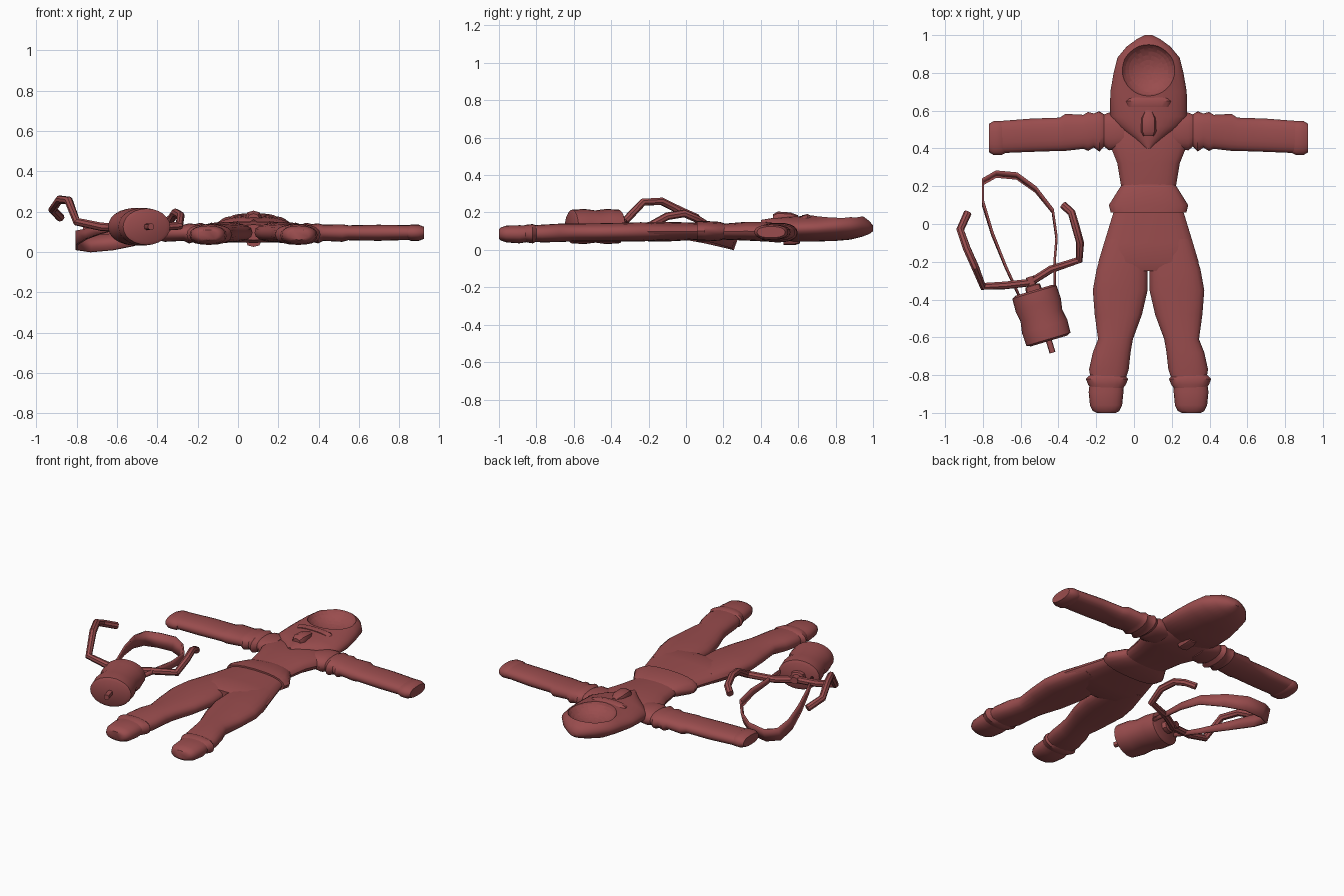
import bpy, bmesh, math
from mathutils import Vector

cube = bpy.data.objects.get("Cube")
if cube:
    bpy.data.objects.remove(cube, do_unlink=True)

MID = 0.077   # centre line of the suit

red = bpy.data.materials.new("faded_red")
red.use_nodes = True
colour = (0.32, 0.073, 0.075, 1)
red.diffuse_color = colour
red.node_tree.nodes["Principled BSDF"].inputs["Base Color"].default_value = colour


def finish(obj, angle=40):
    """Give the part its material and smooth shading with sharp creases."""
    obj.data.materials.append(red)
    bpy.ops.object.select_all(action="DESELECT")
    obj.select_set(True)
    bpy.context.view_layer.objects.active = obj
    bpy.ops.object.shade_smooth_by_angle(angle=math.radians(angle))
    return obj


def new_object(name, bm):
    bmesh.ops.recalc_face_normals(bm, faces=bm.faces)
    mesh = bpy.data.meshes.new(name)
    bm.to_mesh(mesh)
    bm.free()
    obj = bpy.data.objects.new(name, mesh)
    bpy.context.collection.objects.link(obj)
    return obj


def loft(name, sections, axis="y", side=1, mid=MID, sides=20, power=0.85):
    """Skin rounded sections (position, cross centre, half width, bottom, top)."""
    def soft(v):
        return math.copysign(abs(v) ** power, v)

    bm = bmesh.new()
    rings = []
    for pos, centre, half, low, high in sections:
        ring = []
        for i in range(sides):
            a = math.tau * i / sides
            across = centre + half * soft(math.cos(a))
            z = (low + high) / 2 + (high - low) / 2 * soft(math.sin(a))
            x, y = (across, pos) if axis == "y" else (pos, across)
            ring.append(bm.verts.new((mid + side * x, y, z)))
        rings.append(ring)
    for a, b in zip(rings, rings[1:]):
        for i in range(sides):
            j = (i + 1) % sides
            bm.faces.new((a[i], a[j], b[j], b[i]))
    bm.faces.new(rings[0])
    bm.faces.new(rings[-1])
    return finish(new_object(name, bm))


def tube(name, points, radius):
    """Round pipe along a path, with closed ends."""
    curve = bpy.data.curves.new(name, "CURVE")
    curve.dimensions = "3D"
    curve.bevel_depth = radius
    curve.bevel_resolution = 2
    curve.use_fill_caps = True
    spline = curve.splines.new("POLY")
    spline.points.add(len(points) - 1)
    for p, co in zip(spline.points, points):
        p.co = (*co, 1)
    obj = bpy.data.objects.new(name, curve)
    bpy.context.collection.objects.link(obj)
    bpy.ops.object.select_all(action="DESELECT")
    obj.select_set(True)
    bpy.context.view_layer.objects.active = obj
    bpy.ops.object.convert(target="MESH")
    return finish(bpy.context.object)


# Jacket body with flared hem
loft("jacket", [
    (.6, 0, .13, .07, .13), (.57, 0, .19, .05, .14), (.42, 0, .205, .045, .15),
    (.32, 0, .165, .05, .15), (.2, 0, .145, .055, .14)])
loft("jacket_hem", [
    (.21, 0, .14, .06, .14), (.18, 0, .16, .05, .15), (.1, 0, .21, .045, .155),
    (.06, 0, .2, .045, .155)])

# Trousers: shared hips, then a leg, cuff and boot on each side
loft("trouser_hips", [
    (.08, 0, .18, .055, .145), (-.1, 0, .235, .045, .15),
    (-.2, 0, .265, .045, .15), (-.25, 0, .26, .06, .135)])
for side, label in ((1, "left"), (-1, "right")):
    loft(label + "_leg", [
        (-.08, .115, .11, .055, .14), (-.24, .14, .135, .045, .148),
        (-.35, .15, .145, .045, .145), (-.48, .16, .125, .045, .142),
        (-.61, .175, .092, .045, .14), (-.68, .195, .1, .042, .14),
        (-.77, .21, .105, .04, .135), (-.83, .215, .09, .045, .13)], side=side)
    loft(label + "_boot_cuff", [
        (-.8, .22, .09, .045, .13), (-.82, .22, .112, .035, .138),
        (-.85, .22, .1, .04, .135), (-.87, .22, .085, .045, .13)], side=side)
    loft(label + "_boot", [
        (-.83, .22, .09, .045, .13), (-.89, .225, .092, .035, .132),
        (-.96, .225, .085, .04, .13), (-.99, .225, .07, .05, .12),
        (-1, .225, .05, .06, .11)], side=side)

    # Sleeve with gathered shoulder rings and a soft elbow fold
    loft(label + "_sleeve", [
        (.13, .49, .09, .05, .14), (.21, .49, .1, .045, .145),
        (.235, .495, .085, .055, .135), (.26, .49, .107, .04, .145),
        (.29, .495, .09, .05, .138), (.32, .49, .103, .042, .142),
        (.345, .488, .09, .055, .135), (.44, .485, .098, .05, .137),
        (.47, .475, .088, .058, .132), (.62, .47, .088, .055, .135),
        (.79, .46, .085, .06, .132)], axis="x", side=side)
    loft(label + "_wrist_cuff", [
        (.76, .455, .08, .065, .125), (.78, .455, .09, .055, .135),
        (.82, .455, .09, .055, .135), (.845, .455, .075, .065, .125)],
        axis="x", side=side)

# Hood with a hollow face opening
hood = loft("hood", [
    (.4, 0, .015, .09, .16), (.46, 0, .09, .07, .17), (.52, 0, .165, .055, .175),
    (.57, 0, .205, .045, .178), (.7, 0, .202, .045, .185),
    (.8, 0, .185, .048, .198), (.88, 0, .165, .055, .2),
    (.94, 0, .115, .07, .185), (.98, 0, .06, .085, .155),
    (1, 0, .02, .1, .13)], sides=32, power=1)
bm = bmesh.new()
bmesh.ops.create_uvsphere(bm, u_segments=32, v_segments=16, radius=1)
cutter = new_object("face_cutter", bm)
cutter.location = (MID, .815, .2)
cutter.scale = (.148, .14, .085)
cutter.hide_render = True
bpy.context.view_layer.update()
cut = hood.modifiers.new("face_opening", "BOOLEAN")
cut.operation = "DIFFERENCE"
cut.solver = "EXACT"
cut.object = cutter
bpy.context.view_layer.objects.active = hood
bpy.ops.object.modifier_apply(modifier=cut.name)
bpy.data.objects.remove(cutter, do_unlink=True)
finish(hood)

# Brow fold, breathing valve and back vent
loft("hood_fold", [
    (.67, 0, .1, .15, .182), (.65, 0, .12, .14, .192), (.62, 0, .11, .14, .185)])
loft("breathing_valve", [
    (.6, 0, .022, .14, .185), (.56, 0, .042, .13, .2), (.49, 0, .042, .13, .205),
    (.465, 0, .03, .13, .19)], sides=8)
loft("back_vent", [
    (.61, 0, .03, .035, .08), (.58, 0, .038, .025, .08),
    (.52, 0, .038, .025, .08)], sides=8)

# Canister lying at an angle, with end fittings
body = loft("canister", [
    (.14, 0, .1, -.075, .075), (.13, 0, .122, -.09, .09), (.06, 0, .125, -.094, .094),
    (0, 0, .115, -.086, .086), (-.06, 0, .125, -.094, .094),
    (-.13, 0, .122, -.09, .09), (-.14, 0, .1, -.075, .075)], mid=0, sides=24, power=1)
cap = loft("canister_nozzle", [
    (.13, 0, .045, -.03, .03), (.165, 0, .04, -.03, .03), (.17, 0, .02, -.02, .02),
    (.215, 0, .022, -.02, .02)], mid=0, sides=10)
stub = loft("canister_stub", [
    (-.13, 0, .016, -.016, .016), (-.205, 0, .016, -.016, .016)], mid=0, sides=10)
for part in (body, cap, stub):
    part.location = (-.49, -.485, .125)
    part.rotation_euler.z = .29

# Breathing hose with two raised ends
tube("hose", [
    (-.88, .06, .17), (-.92, -.03, .21), (-.885, -.13, .26), (-.84, -.23, .255),
    (-.8, -.33, .15), (-.68, -.325, .125), (-.55, -.31, .12), (-.44, -.24, .12),
    (-.29, -.19, .13), (-.285, -.1, .18), (-.31, -.01, .195), (-.33, .06, .165),
    (-.375, .1, .14)], .021)

# Carrying strap: an upright ribbon (x, y, lower edge, width)
bm = bmesh.new()
pairs = []
for x, y, low, width in [
        (-.61, -.38, .11, .02), (-.68, -.23, .09, .03), (-.75, -.06, .065, .05),
        (-.8, .1, .035, .07), (-.8, .21, .01, .08), (-.73, .25, 0, .08),
        (-.62, .24, .01, .08), (-.52, .17, .03, .07), (-.43, .06, .06, .05),
        (-.41, -.08, .08, .04), (-.42, -.2, .1, .03), (-.42, -.35, .12, .02)]:
    base = Vector((x, y, low))
    pairs.append([bm.verts.new(base), bm.verts.new(base + Vector((0, .35, 1)) * width)])
for a, b in zip(pairs, pairs[1:]):
    bm.faces.new((a[0], b[0], b[1], a[1]))
strap = new_object("carrying_strap", bm)
thick = strap.modifiers.new("thickness", "SOLIDIFY")
thick.thickness = .012
thick.offset = 0
finish(strap)
